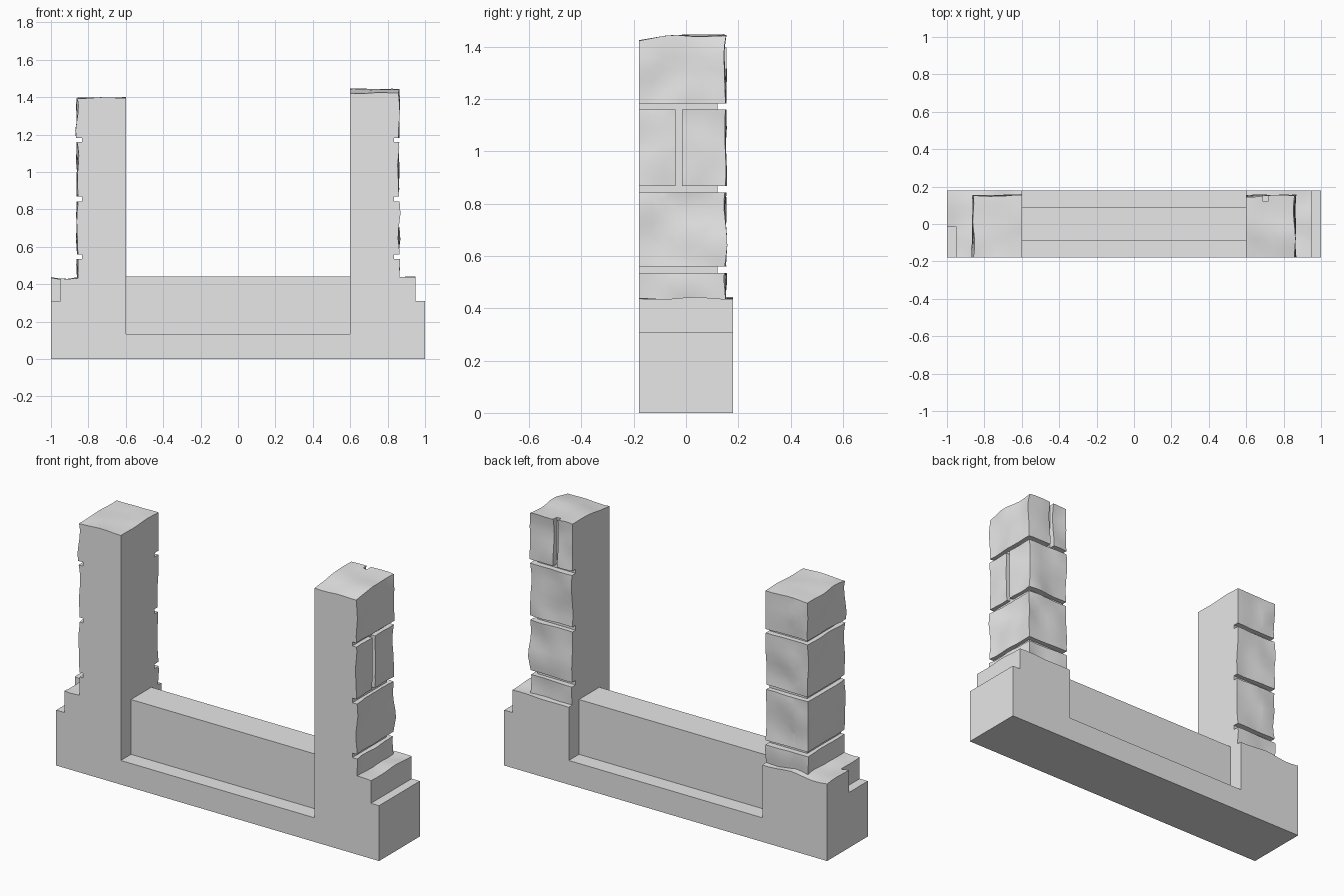
import bpy
import bmesh
from mathutils import Vector, noise

cube = bpy.data.objects.get("Cube")
if cube:
    bpy.data.objects.remove(cube, do_unlink=True)

stone = bpy.data.materials.new("grey_stone")
stone.use_nodes = True
stone.diffuse_color = (0.8, 0.8, 0.8, 1)
stone.node_tree.nodes["Principled BSDF"].inputs["Base Color"].default_value = (0.8, 0.8, 0.8, 1)

DEPTH = 0.18          # half depth of the base
INNER = 0.6           # inner faces of the pillars
OUTER, BACK = 0.867, 0.157
CORE_X, CORE_Y = 0.835, 0.12   # bottom of the mortar joints
JOINTS = [(0.535, 0.56), (0.842, 0.868), (1.16, 1.182)]


def to_object(name, bm):
    mesh = bpy.data.meshes.new(name)
    bmesh.ops.recalc_face_normals(bm, faces=bm.faces)
    bm.to_mesh(mesh)
    bm.free()
    obj = bpy.data.objects.new(name, mesh)
    bpy.context.collection.objects.link(obj)
    return obj


def box(name, lo, hi, side=1, step=0, rough=(0, 0, 0), tilt=0):
    """Box on the given side of x; its high faces may be weathered."""
    lo, hi = Vector(lo), Vector(hi)
    bm = bmesh.new()
    bmesh.ops.create_cube(bm, size=1)
    for v in bm.verts:
        v.co = Vector(hi[i] if v.co[i] > 0 else lo[i] for i in range(3))
    if step:
        for axis in range(3):
            normal = Vector((0, 0, 0))
            normal[axis] = 1
            count = round((hi[axis] - lo[axis]) / step)
            for k in range(1, count):
                bmesh.ops.bisect_plane(
                    bm, geom=bm.verts[:] + bm.edges[:] + bm.faces[:],
                    plane_co=lo + (hi - lo) * k / count, plane_no=normal)
        for v in bm.verts:
            start = v.co.copy()
            for axis in range(3):
                if rough[axis] and abs(start[axis] - hi[axis]) < 1e-4:
                    where = start * 7 + Vector((side * 5, axis * 9, 3))
                    v.co[axis] += rough[axis] * (noise.noise(where) - 0.5)
                    if axis == 2:
                        v.co.z -= tilt * max(0, -start.y - 0.04) / 0.14
        bmesh.ops.triangulate(bm, faces=bm.faces[:])
    for v in bm.verts:
        v.co.x *= side
    return to_object(name, bm)


def combine(target, tool, operation):
    """Apply a boolean and remove the tool."""
    mod = target.modifiers.new(operation.lower(), 'BOOLEAN')
    mod.object = tool
    mod.operation = operation
    mod.solver = 'EXACT'
    bpy.context.view_layer.objects.active = target
    bpy.ops.object.modifier_apply(modifier=mod.name)
    bpy.data.objects.remove(tool, do_unlink=True)


def cut(target, lo, hi, side):
    combine(target, box("cutter", lo, hi, side), 'DIFFERENCE')


def pillar(name, side, top, tilt, outer_splits, back_splits):
    """Weathered pillar with recessed joints on the outer and back faces."""
    obj = box(name, (INNER, -DEPTH, 0.37), (OUTER, BACK, top), side,
              0.045, (0.016, 0.014, 0.01), tilt)
    for z0, z1 in JOINTS:
        cut(obj, (CORE_X, -1, z0), (2, 1, z1), side)
        cut(obj, (0, CORE_Y, z0), (2, 1, z1), side)
    # upright joints, each spanning one course
    ends = [sum(j) / 2 for j in JOINTS] + [2]
    for row, y in outer_splits:
        cut(obj, (CORE_X, y - 0.013, ends[row]), (2, y + 0.013, ends[row + 1]), side)
    for row, x in back_splits:
        cut(obj, (x - 0.013, CORE_Y, ends[row]), (x + 0.013, 1, ends[row + 1]), side)
    return obj


# Base: a sill with raised ends, extruded through the depth
bm = bmesh.new()
outline = [(-1, 0), (1, 0), (1, 0.31), (INNER, 0.31), (INNER, 0.135),
           (-INNER, 0.135), (-INNER, 0.31), (-1, 0.31)]
face = bm.faces.new([bm.verts.new((x, -DEPTH, z)) for x, z in outline])
side_geom = bmesh.ops.extrude_face_region(bm, geom=[face])["geom"]
bmesh.ops.translate(bm, vec=(0, 2 * DEPTH, 0),
                    verts=[g for g in side_geom if isinstance(g, bmesh.types.BMVert)])
frame = to_object("stone_frame", bm)

# Worn plinths on both ends, with a corner notch on the right one
for side, end in ((1, 0.95), (-1, 1.0)):
    plinth = box("plinth", (INNER, -DEPTH, 0.2), (end, DEPTH, 0.442), side,
                 0.045, (0, 0, 0.014))
    combine(frame, plinth, 'UNION')
cut(frame, (0.95, -1, 0.31), (2, -0.015, 1), -1)

# Pillars
left = pillar("left_pillar", 1, 1.447, 0.02, [(1, -0.028)], [(2, 0.703)])
right = pillar("right_pillar", -1, 1.402, 0, [], [(0, 0.763), (2, 0.763)])
for obj in (left, right):
    combine(frame, obj, 'UNION')

# Low wall between the pillars
wall = box("low_wall", (-INNER, -0.09, 0.135), (INNER, 0.09, 0.442))

# Material and shading
bpy.ops.object.select_all(action='DESELECT')
for obj in (frame, wall):
    obj.data.materials.clear()
    obj.data.materials.append(stone)
    obj.select_set(True)
bpy.context.view_layer.objects.active = frame
bpy.ops.object.shade_smooth_by_angle(angle=0.6)
